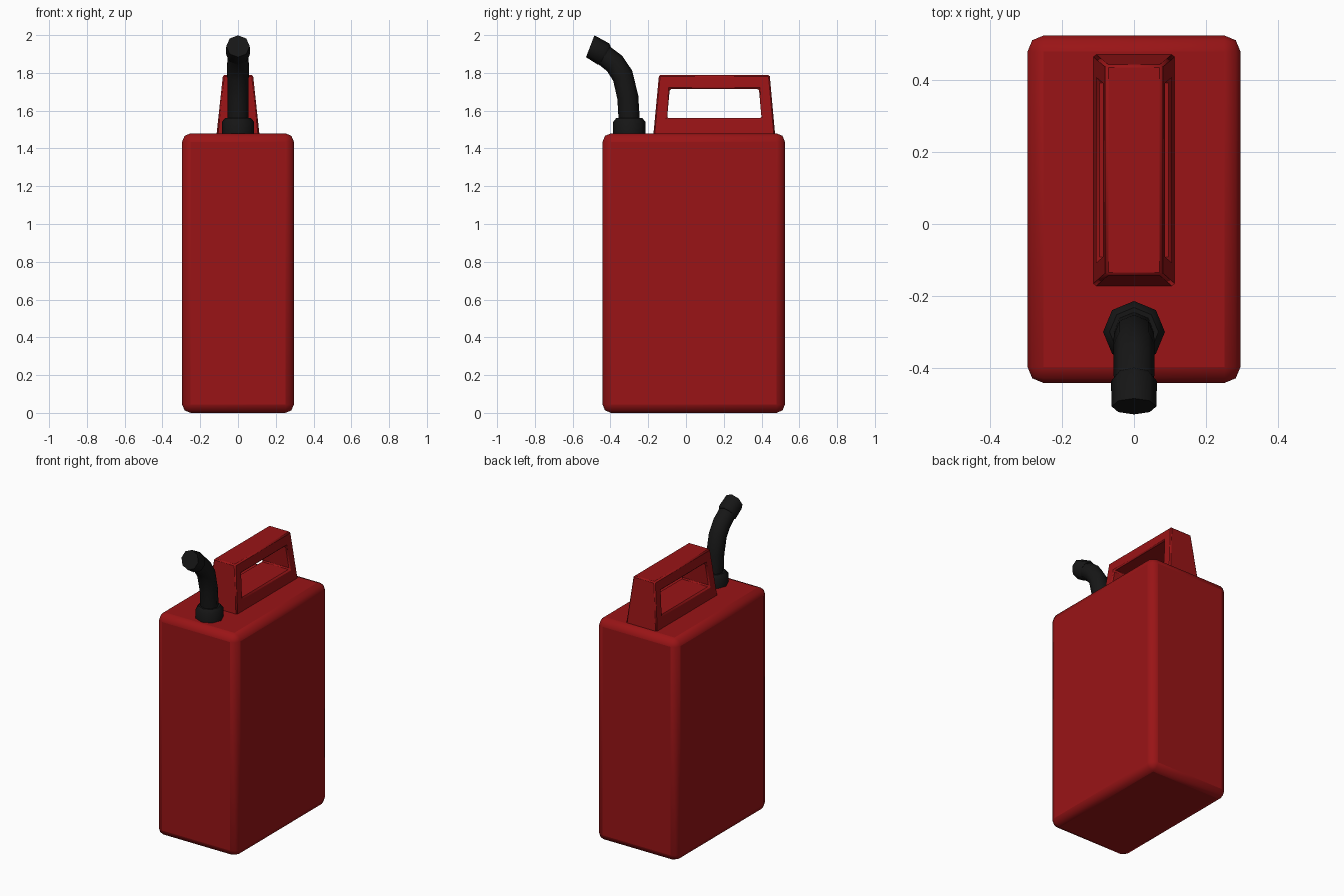
import bpy, bmesh, math
from mathutils import Vector

if "Cube" in bpy.data.objects:
    bpy.data.objects.remove(bpy.data.objects["Cube"])


def material(name, color):
    m = bpy.data.materials.new(name)
    m.diffuse_color = color
    m.use_nodes = True
    m.node_tree.nodes["Principled BSDF"].inputs["Base Color"].default_value = m.diffuse_color
    return m


RED = material("red_plastic", (0.32, 0.007, 0.008, 1))
BLACK = material("black_plastic", (0.008, 0.008, 0.008, 1))


def finish(bm, name, mat, bevel=0, segments=2, angle=40):
    bmesh.ops.recalc_face_normals(bm, faces=bm.faces)
    me = bpy.data.meshes.new(name)
    bm.to_mesh(me)
    bm.free()
    ob = bpy.data.objects.new(name, me)
    bpy.context.collection.objects.link(ob)
    me.materials.append(mat)
    if bevel:
        mod = ob.modifiers.new("bevel", 'BEVEL')
        mod.width, mod.segments = bevel, segments
    bpy.ops.object.select_all(action='DESELECT')
    bpy.context.view_layer.objects.active = ob
    ob.select_set(True)
    bpy.ops.object.shade_smooth_by_angle(angle=math.radians(angle))
    return ob


# Can body: rounded box
bm = bmesh.new()
bmesh.ops.create_cube(bm, size=1)
for v in bm.verts:
    v.co = Vector((v.co.x * 0.592, v.co.y * 0.966 + 0.041, (v.co.z + 0.5) * 1.48))
finish(bm, "can_body", RED, 0.045, 2, 50)

# Handle: tapered frame, outer and inner outlines in the yz plane
outer = [(-0.173, 1.47), (0.472, 1.47), (0.443, 1.79), (-0.143, 1.79)]
inner = [(-0.10, 1.56), (0.40, 1.56), (0.386, 1.715), (-0.086, 1.715)]
bm = bmesh.new()


def outline(points, side):
    return [bm.verts.new((side * (0.113 - (z - 1.48) * 0.108), y, z)) for y, z in points]


oL, oR = outline(outer, -1), outline(outer, 1)
iL, iR = outline(inner, -1), outline(inner, 1)
for a, b in ((oL, oR), (oR, iR), (iR, iL), (iL, oL)):
    for i in range(4):
        j = (i + 1) % 4
        bm.faces.new((a[i], a[j], b[j], b[i]))
finish(bm, "handle", RED, 0.008, 1, 35)


# Octagonal rings (y, z, radius, tilt toward the front in degrees) joined into a tube
def lathe_path(name, rings, angle):
    bm = bmesh.new()
    loops = []
    for y, z, r, tilt in rings:
        t = math.radians(tilt)
        loop = []
        for k in range(8):
            a = k * math.pi / 4
            d = r * math.sin(a)
            loop.append(bm.verts.new((r * math.cos(a), y + d * math.cos(t), z + d * math.sin(t))))
        loops.append(loop)
    for a, b in zip(loops, loops[1:]):
        for i in range(8):
            j = (i + 1) % 8
            bm.faces.new((a[i], a[j], b[j], b[i]))
    bm.faces.new(loops[0])
    bm.faces.new(loops[-1])
    return finish(bm, name, BLACK, 0, 2, angle)


# Spout collar on the can top
lathe_path("spout_collar", [(-0.30, 1.47, 0.086, 0), (-0.30, 1.54, 0.086, 0),
                            (-0.30, 1.562, 0.068, 0)], 50)

# Curved spout tube
lathe_path("spout_tube", [(-0.30, 1.54, 0.056, 3), (-0.308, 1.67, 0.056, 9),
                          (-0.335, 1.785, 0.057, 28), (-0.378, 1.85, 0.057, 45),
                          (-0.44, 1.898, 0.056, 60)], 50)

# Flared spout tip
lathe_path("spout_tip", [(-0.427, 1.893, 0.056, 60), (-0.437, 1.90, 0.064, 62),
                         (-0.507, 1.941, 0.062, 69)], 50)
